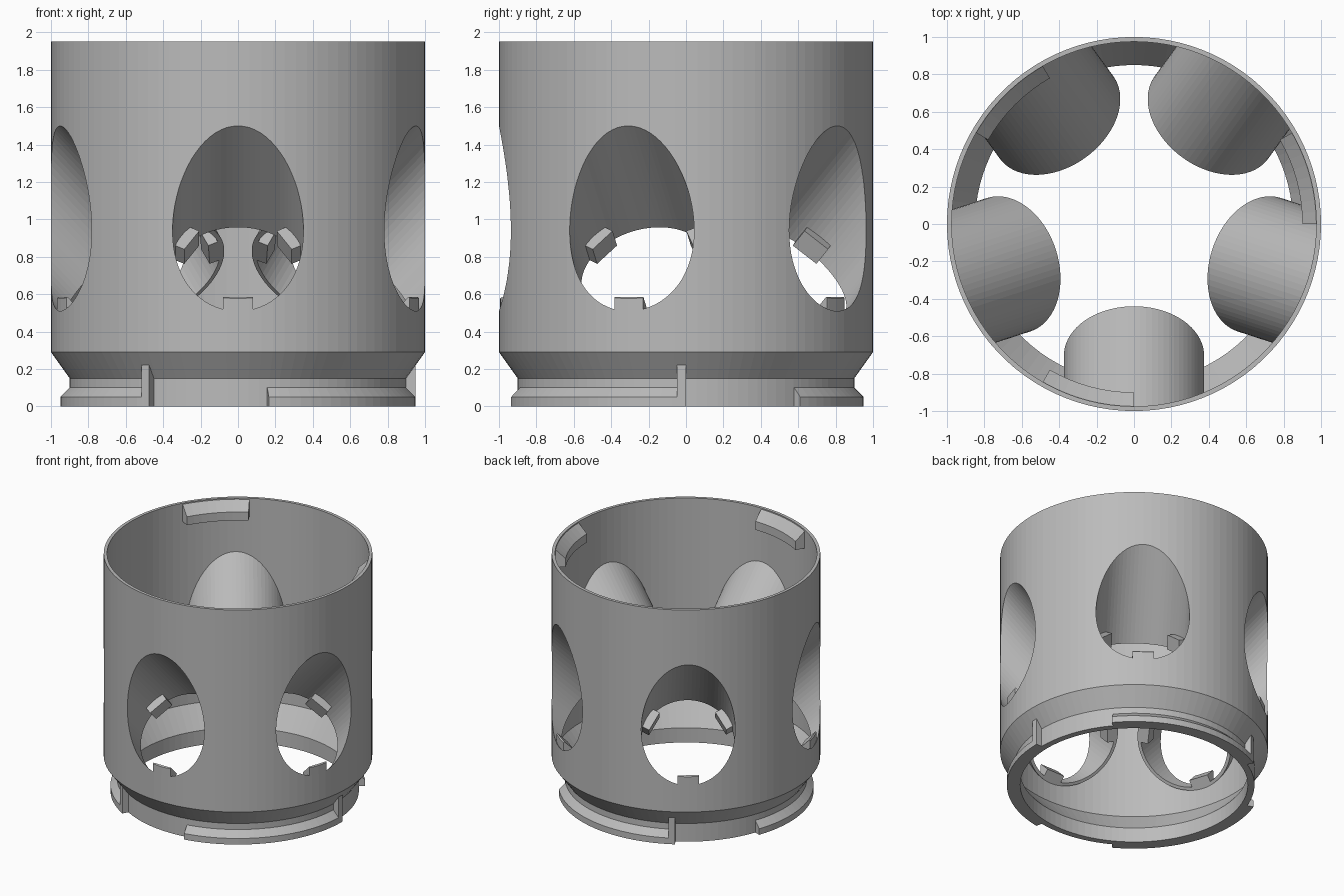
import bpy, bmesh, math
from mathutils import Matrix, Vector

if "Cube" in bpy.data.objects:
    bpy.data.objects.remove(bpy.data.objects["Cube"], do_unlink=True)

GREY = (0.5, 0.5, 0.5, 1)
mat = bpy.data.materials.new("mid grey plastic")
mat.use_nodes = True
mat.diffuse_color = GREY
mat.node_tree.nodes["Principled BSDF"].inputs["Base Color"].default_value = GREY


def make_object(name, bm):
    bmesh.ops.recalc_face_normals(bm, faces=bm.faces)
    mesh = bpy.data.meshes.new(name)
    bm.to_mesh(mesh)
    bm.free()
    mesh.materials.append(mat)
    obj = bpy.data.objects.new(name, mesh)
    bpy.context.collection.objects.link(obj)
    return obj


def sweep(name, profile, start=0, end=360, step=3.6, matrix=None):
    """Turn a closed (radius, height) profile about z, fully or along an arc."""
    full = end - start >= 360
    count = max(1, round((end - start) / step))
    bm = bmesh.new()
    rings = []
    for i in range(count if full else count + 1):
        a = math.radians(start + (end - start) * i / count)
        rings.append([bm.verts.new((r * math.cos(a), r * math.sin(a), z)) for r, z in profile])
    n = len(profile)
    for i in range(count):
        p, q = rings[i], rings[(i + 1) % len(rings)]
        for j in range(n):
            k = (j + 1) % n
            bm.faces.new((p[j], q[j], q[k], p[k]))
    if not full:
        bm.faces.new(rings[0])
        bm.faces.new(rings[-1])
    if matrix:
        bm.transform(matrix)
    return make_object(name, bm)


def solid_cylinder(name, radius, low, high, matrix=None, segments=100):
    bm = bmesh.new()
    bmesh.ops.create_cone(bm, cap_ends=True, segments=segments, radius1=radius, radius2=radius,
                          depth=high - low, matrix=Matrix.Translation((0, 0, (low + high) / 2)))
    if matrix:
        bm.transform(matrix)
    obj = make_object(name, bm)
    obj.hide_render = True
    obj.hide_set(True)
    return obj


def boolean(obj, cutter, operation):
    mod = obj.modifiers.new(operation.lower(), 'BOOLEAN')
    mod.operation = operation
    mod.solver = 'EXACT'
    mod.object = cutter


# Main shell: thin wall, tapered shoulder and narrower base collar
shell = sweep("shell", [(0.85, 0), (0.9, 0), (0.9, 0.15), (1, 0.29), (1, 1.95),
                        (0.975, 1.95), (0.975, 0.29), (0.85, 0.12)])

# Envelope that trims the cups flush with the shell
envelope = solid_cylinder("envelope_cutter", 0.994, -0.5, 2.5)

# Five tilted cups, each with three retaining tabs near its lower end
for i in range(5):
    heading = math.radians(72 * i)
    frame = (Matrix.Rotation(heading, 4, 'Z') @ Matrix.Translation((0, -0.705, 0.71))
             @ Matrix.Rotation(math.radians(45), 4, 'X'))
    bore = solid_cylinder(f"bore_cutter_{i + 1}", 0.35, -0.03, 1.2, frame, 72)
    boolean(shell, bore, 'DIFFERENCE')
    cup = sweep(f"cup_{i + 1}", [(0.35, 0), (0.375, 0), (0.375, 1.2), (0.35, 1.2)],
                step=5, matrix=frame)
    boolean(cup, envelope, 'INTERSECT')
    for j in range(3):
        bm = bmesh.new()
        bmesh.ops.create_cube(bm, size=1)
        bm.transform(frame @ Matrix.Rotation(math.radians(120 * j), 4, 'Z')
                     @ Matrix.Translation((0, -0.323, 0.055))
                     @ Matrix.Diagonal((0.16, 0.075, 0.11, 1)))
        tab = make_object(f"cup_{i + 1}_tab_{j + 1}", bm)
        boolean(tab, envelope, 'INTERSECT')

# Twist lock: base lugs, stop plates and matching lugs inside the rim
for i in range(3):
    a = 120 * i
    sweep(f"base_lug_{i + 1}", [(0.88, 0), (0.95, 0), (0.95, 0.05), (0.9, 0.1), (0.88, 0.1)],
          a + 40, a + 119)
    sweep(f"stop_plate_{i + 1}", [(0.87, 0), (0.95, 0), (0.95, 0.22), (0.92, 0.2), (0.87, 0.14)],
          a - 2.9, a)
    sweep(f"rim_lug_{i + 1}", [(0.985, 1.8), (0.985, 1.94), (0.975, 1.94), (0.9, 1.87), (0.9, 1.8)],
          a, a + 30)
